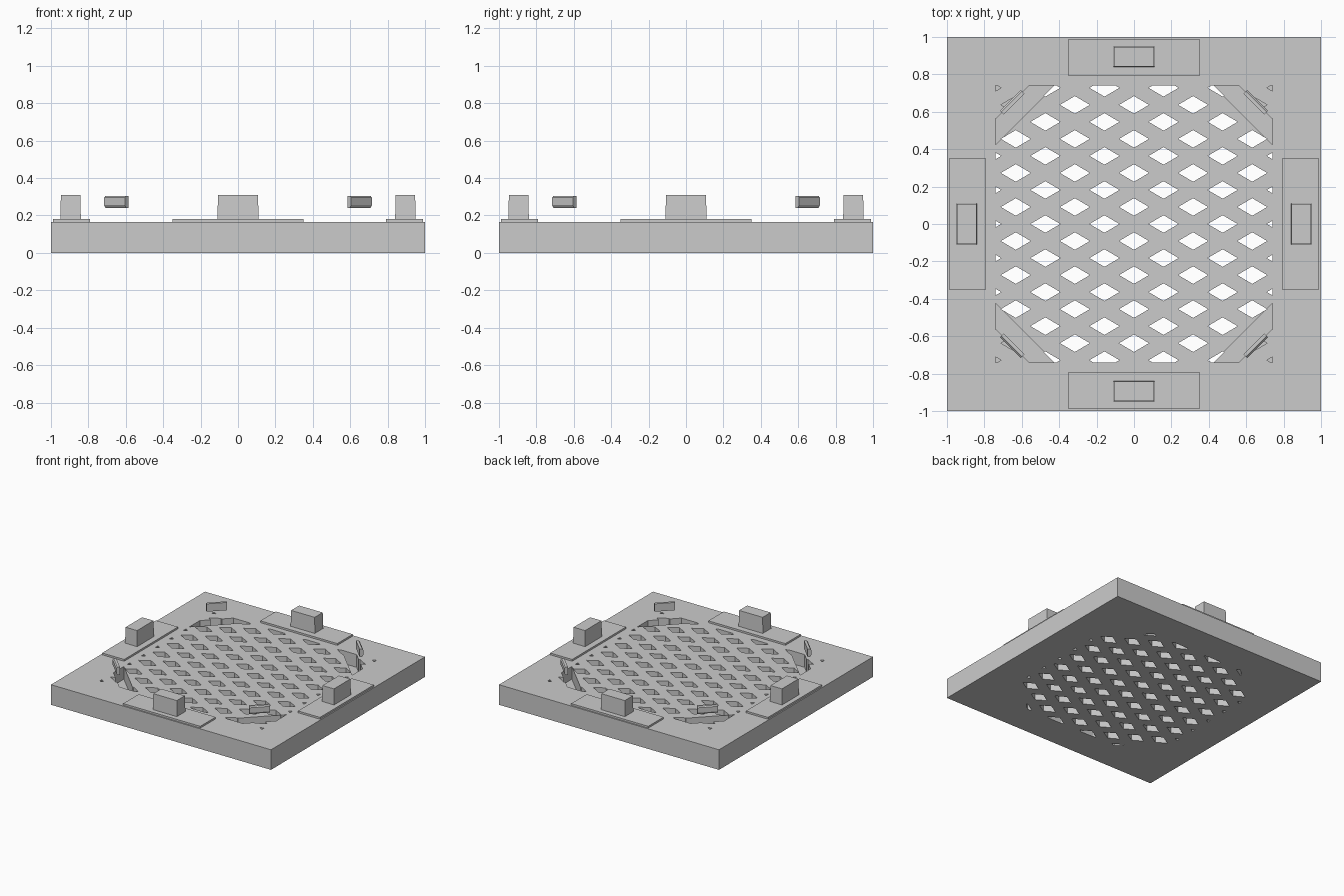
import bpy
import bmesh
from math import radians
from mathutils import Matrix, Vector

if "Cube" in bpy.data.objects:
    bpy.data.objects.remove(bpy.data.objects["Cube"])

grey = bpy.data.materials.new("plain grey")
grey.use_nodes = True
GREY = (0.6, 0.6, 0.6, 1)
grey.diffuse_color = GREY
grey.node_tree.nodes["Principled BSDF"].inputs["Base Color"].default_value = GREY

TOP = 0.165      # slab height
FLOOR = 0.06     # depth of blind pockets
OPEN = 0.74      # half size of the vented area
INNER, OUTER = 1.165, 1.30   # diagonal limits |x| + |y| of corner pockets
QUARTERS = [(sx, sy) for sx in (-1, 1) for sy in (-1, 1)]


def finish(bm, name):
    bmesh.ops.recalc_face_normals(bm, faces=bm.faces)
    mesh = bpy.data.meshes.new(name)
    bm.to_mesh(mesh)
    bm.free()
    mesh.materials.append(grey)
    obj = bpy.data.objects.new(name, mesh)
    bpy.context.collection.objects.link(obj)
    return obj


def prism(bm, points, z0, z1):
    """Extrude a flat outline from z0 to z1."""
    face = bm.faces.new([bm.verts.new((x, y, z0)) for x, y in points])
    out = bmesh.ops.extrude_face_region(bm, geom=[face])
    verts = [v for v in out["geom"] if isinstance(v, bmesh.types.BMVert)]
    bmesh.ops.translate(bm, verts=verts, vec=(0, 0, z1 - z0))


def clip(points, normal, limit):
    """Keep the part of a convex outline where normal . p <= limit."""
    n, kept = Vector(normal), []
    for a, b in zip(points, points[1:] + points[:1]):
        a, b = Vector(a), Vector(b)
        da, db = n.dot(a) - limit, n.dot(b) - limit
        if da <= 0:
            kept.append(a)
        if da * db < 0:
            kept.append(a.lerp(b, da / (da - db)))
    return kept


def clip_all(points, planes):
    for normal, limit in planes:
        if len(points) > 2:
            points = clip(points, normal, limit)
    return points


def cut(target, cutter):
    cutter.hide_render = True
    cutter.hide_viewport = False
    mod = target.modifiers.new("cut", 'BOOLEAN')
    mod.operation = 'DIFFERENCE'
    mod.solver = 'EXACT'
    mod.object = cutter
    bpy.context.view_layer.objects.active = target
    bpy.ops.object.modifier_apply(modifier=mod.name)
    bpy.data.objects.remove(cutter)


def block(name, half_x, half_y, z0, z1, taper, place):
    bm = bmesh.new()
    prism(bm, [(-half_x, -half_y), (half_x, -half_y),
               (half_x, half_y), (-half_x, half_y)], z0, z1)
    for v in bm.verts:
        if v.co.z > (z0 + z1) / 2:
            v.co.x -= taper if v.co.x > 0 else -taper
            v.co.y -= taper if v.co.y > 0 else -taper
    bm.transform(place)
    return finish(bm, name)


# Base slab
slab = block("base_slab", 1, 1, 0, TOP, 0, Matrix())

# Corner pockets beside the grille
bm = bmesh.new()
square = [(-OPEN, -OPEN), (OPEN, -OPEN), (OPEN, OPEN), (-OPEN, OPEN)]
for sx, sy in QUARTERS:
    outline = clip_all(square, [((sx, sy), OUTER), ((-sx, -sy), -INNER)])
    prism(bm, outline, FLOOR, TOP + 0.1)
cut(slab, finish(bm, "pocket_cutter"))

# Diamond grille: open inside the octagon, blind in the far corners
STEP_X, STEP_Y, HALF_X, HALF_Y = 0.158, 0.182, 0.08, 0.047
sides = [((1, 0), OPEN), ((-1, 0), OPEN), ((0, 1), OPEN), ((0, -1), OPEN)]
octagon = sides + [(q, INNER + 0.002) for q in QUARTERS]
through, blind = bmesh.new(), bmesh.new()
for col in range(-5, 6):
    for row in range(-5, 6):
        x = col * STEP_X
        y = (row + (0 if col % 2 else 0.5)) * STEP_Y
        diamond = [(x - HALF_X, y), (x, y - HALF_Y), (x + HALF_X, y), (x, y + HALF_Y)]
        shape = clip_all(diamond, octagon)
        if len(shape) > 2:
            prism(through, shape, -0.1, TOP + 0.1)
        for sx, sy in QUARTERS:
            tip = clip_all(diamond, sides + [((-sx, -sy), 0.002 - OUTER)])
            if len(tip) > 2:
                prism(blind, tip, FLOOR + 0.001, TOP + 0.1)
cut(slab, finish(through, "grille_cutter"))
cut(slab, finish(blind, "corner_tip_cutter"))

# Pads and upright blocks in the middle of each side
for i, side in enumerate(("back", "left", "front", "right")):
    turn = Matrix.Rotation(radians(-90 * i), 4, 'Z')
    place = turn @ Matrix.Translation((0, 0.89, 0))
    block(side + "_pad", 0.35, 0.10, TOP - 0.005, 0.18, 0, place)
    place = turn @ Matrix.Translation((0, 0.895, 0))
    block(side + "_block", 0.11, 0.055, 0.175, 0.31, 0.003, place)

# Raised corner catches with bevelled outer edges
profile = [(-0.014, 0.24), (0.004, 0.24), (0.014, 0.255),
           (0.014, 0.295), (0.006, 0.304), (-0.014, 0.304)]
for i, corner in enumerate(("back_left", "front_left", "front_right", "back_right")):
    bm = bmesh.new()
    face = bm.faces.new([bm.verts.new((-0.078, y, z)) for y, z in profile])
    out = bmesh.ops.extrude_face_region(bm, geom=[face])
    bmesh.ops.translate(bm, vec=(0.156, 0, 0),
                        verts=[v for v in out["geom"] if isinstance(v, bmesh.types.BMVert)])
    bm.transform(Matrix.Rotation(radians(-45 - 90 * i), 4, 'Z')
                 @ Matrix.Translation((0, 0.92, 0)))
    finish(bm, corner + "_catch")
